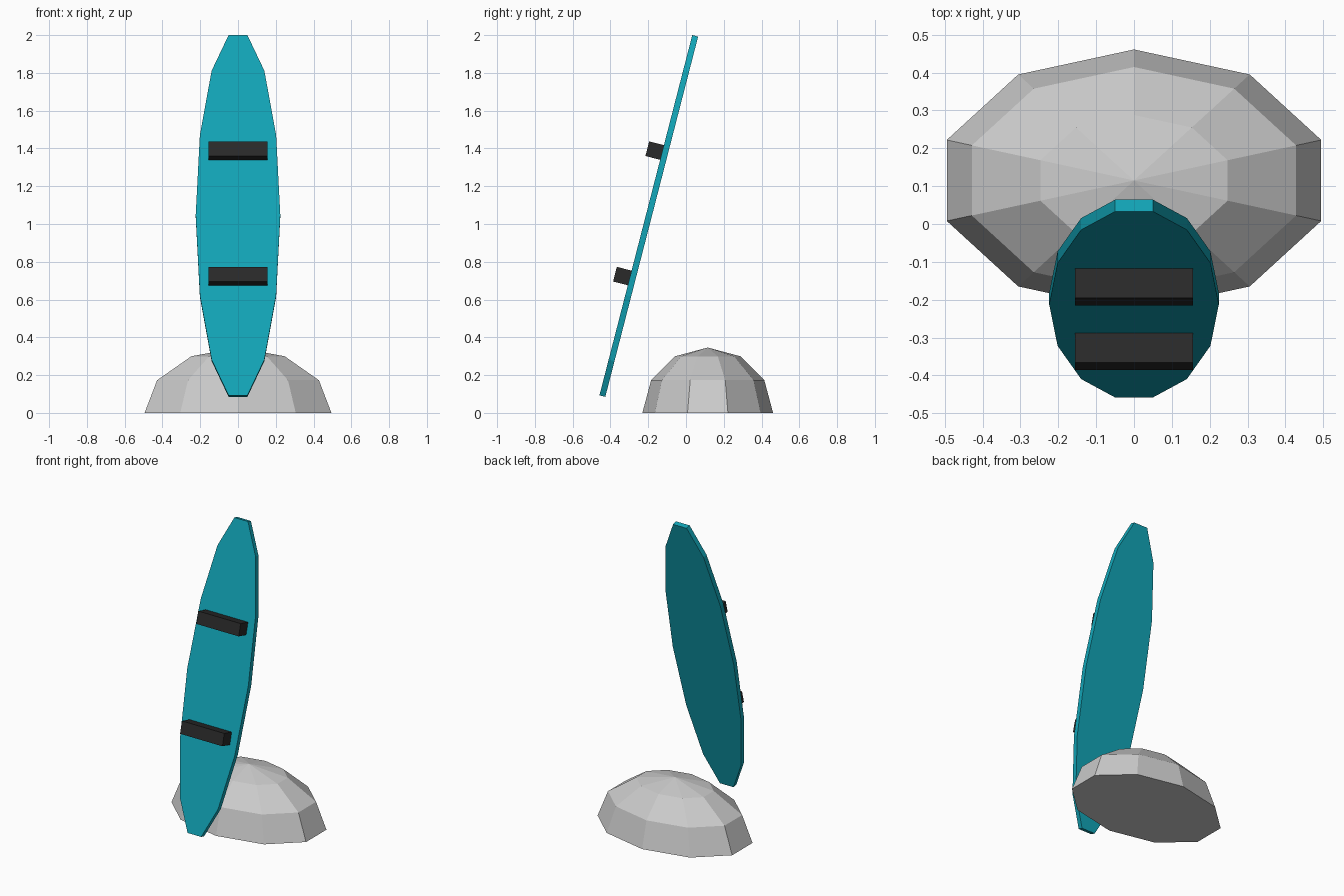
import bpy, bmesh
from math import radians, sin, cos, pi
from mathutils import Matrix, Vector

if "Cube" in bpy.data.objects:
    bpy.data.objects.remove(bpy.data.objects["Cube"])


def material(name, rgb):
    m = bpy.data.materials.new(name)
    m.diffuse_color = (*rgb, 1)
    m.use_nodes = True
    m.node_tree.nodes["Principled BSDF"].inputs["Base Color"].default_value = m.diffuse_color
    return m


def finish(name, bm, mat=None, matrix=None):
    bmesh.ops.recalc_face_normals(bm, faces=bm.faces)
    me = bpy.data.meshes.new(name)
    bm.to_mesh(me)
    bm.free()
    ob = bpy.data.objects.new(name, me)
    bpy.context.collection.objects.link(ob)
    if mat:
        me.materials.append(mat)
    if matrix:
        ob.matrix_world = matrix
    return ob


teal = material("teal", (0.006, 0.38, 0.48))
black = material("black", (0.023, 0.023, 0.023))

# Shared frame of the leaning board: local z along its length, -y its front
lean = Matrix.Translation((0, -0.197, 1.0425)) @ Matrix.Rotation(radians(-14.45), 4, 'X')
THICK = 0.032

# Board: a 14-sided ellipse, flat at both tips, given thickness
bm = bmesh.new()
outline = [bm.verts.new((0.224 * cos(2 * pi * i / 14), -THICK / 2,
                         1.01 * sin(2 * pi * i / 14))) for i in range(14)]
face = bm.faces.new(outline)
ext = bmesh.ops.extrude_face_region(bm, geom=[face], use_keep_orig=True)
bmesh.ops.translate(bm, vec=(0, THICK, 0),
                    verts=[v for v in ext["geom"] if isinstance(v, bmesh.types.BMVert)])
finish("board", bm, teal, lean)

# Two foot bindings sitting on the front of the board
for name, z in (("upper_binding", 0.343), ("lower_binding", -0.343)):
    bm = bmesh.new()
    bmesh.ops.create_cube(bm, size=1, matrix=Matrix.Diagonal((0.311, 0.081, 0.08, 1)))
    finish(name, bm, black, lean @ Matrix.Translation((0, -0.056, z)))

# Snow mound: ten-sided faceted half ellipsoid with a flat base
bm = bmesh.new()
radii = Vector((0.52, 0.346, 0.346))
rings = []
for lat in (0, 30, 60):
    r, h = cos(radians(lat)), sin(radians(lat))
    rings.append([bm.verts.new((radii.x * r * sin(2 * pi * i / 10),
                                radii.y * r * cos(2 * pi * i / 10),
                                radii.z * h)) for i in range(10)])
apex = bm.verts.new((0, 0, radii.z))
bm.faces.new(rings[0])
for i in range(10):
    j = (i + 1) % 10
    for lo, hi in zip(rings, rings[1:]):
        bm.faces.new((lo[i], lo[j], hi[j], hi[i]))
    bm.faces.new((rings[-1][i], rings[-1][j], apex))
finish("snow_mound", bm, None, Matrix.Translation((0, 0.115, 0)))
